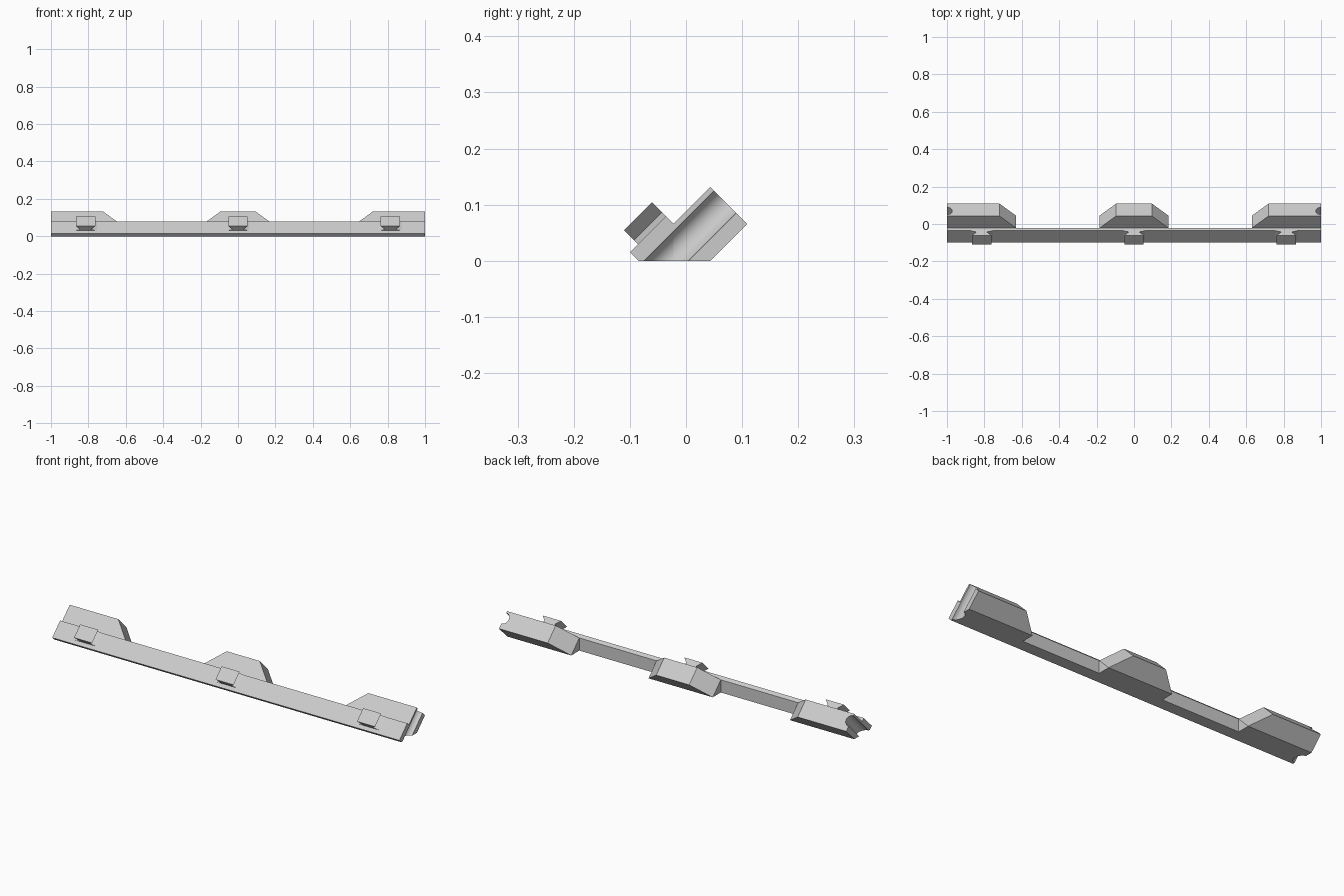
import bpy, bmesh, math
from mathutils import Matrix, Vector

if "Cube" in bpy.data.objects:
    bpy.data.objects.remove(bpy.data.objects["Cube"], do_unlink=True)

grey = bpy.data.materials.new("light grey")
grey.use_nodes = True
grey.diffuse_color = (0.6, 0.6, 0.6, 1)
grey.node_tree.nodes["Principled BSDF"].inputs["Base Color"].default_value = grey.diffuse_color


def tilted(a, b):
    """Slope coordinates (a up the slope, b out of the front face) to (y, z)."""
    return ((a - b) / 2, (a + b) / 2)


def finish(name, bm):
    bmesh.ops.recalc_face_normals(bm, faces=bm.faces)
    mesh = bpy.data.meshes.new(name)
    bm.to_mesh(mesh)
    bm.free()
    obj = bpy.data.objects.new(name, mesh)
    bpy.context.collection.objects.link(obj)
    mesh.materials.append(grey)
    return obj


def prism(name, points, sweep):
    """Extrude a flat polygon along a vector."""
    bm = bmesh.new()
    face = bm.faces.new([bm.verts.new(p) for p in points])
    ext = bmesh.ops.extrude_face_region(bm, geom=[face], use_keep_orig=True)
    moved = [v for v in ext["geom"] if isinstance(v, bmesh.types.BMVert)]
    bmesh.ops.translate(bm, verts=moved, vec=sweep)
    return finish(name, bm)


# Long rail with a sloping front and an upright back
back = -0.022
profile = [tilted(-0.085, 0.115), tilted(0.044, 0.115), tilted(0.044, 0.088),
           (back, 0), (-0.085, 0)]
rail = prism("rail", [(-1, y, z) for y, z in profile], (2, 0, 0))


# Tapered blocks along the back
def block(name, low, high):
    bm = bmesh.new()
    for x in low:
        for y, z in ((back, 0), tilted(0.044, 0.088), tilted(0.044, -0.044)):
            bm.verts.new((x, y, z))
    for x in high:
        for b in (0.088, -0.044):
            bm.verts.new((x, *tilted(0.175, b)))
    bmesh.ops.convex_hull(bm, input=bm.verts)
    bmesh.ops.dissolve_limit(bm, angle_limit=0.01, verts=bm.verts, edges=bm.edges)
    return finish(name, bm)


block("middle_block", (-0.185, 0.185), (-0.095, 0.095))
left_block = block("left_block", (0.63, 1), (0.72, 1))
right_block = block("right_block", (-1, -0.63), (-1, -0.72))


# Half-round grooves up the slope at both ends
def cut_groove(obj, side):
    bm = bmesh.new()
    place = (Matrix.Translation((side, *tilted(0.05, 0.035)))
             @ Matrix.Rotation(-math.pi / 4, 4, "X"))
    bmesh.ops.create_cone(bm, cap_ends=True, segments=32, radius1=0.028,
                          radius2=0.028, depth=0.5, matrix=place)
    cutter = finish("groove_cutter", bm)
    cutter.hide_render = True
    mod = obj.modifiers.new("groove", "BOOLEAN")
    mod.operation, mod.solver, mod.object = "DIFFERENCE", "EXACT", cutter
    graph = bpy.context.evaluated_depsgraph_get()
    mesh = bpy.data.meshes.new_from_object(obj.evaluated_get(graph))
    obj.modifiers.clear()
    obj.data = mesh
    bpy.data.objects.remove(cutter, do_unlink=True)


for obj, side in ((rail, 1), (rail, -1), (left_block, 1), (right_block, -1)):
    cut_groove(obj, side)

# Dovetail clips on the front slope: half width and height out of the face
half = [(0.06, 0.115), (0.028, 0.129), (0.052, 0.165)]
outline = half + [(-w, b) for w, b in reversed(half)]
up_slope = Vector((0, 0.05, 0.05))
for name, x in (("right_clip", -0.815), ("middle_clip", 0), ("left_clip", 0.815)):
    prism(name, [(x + w, *tilted(-0.056, b)) for w, b in outline], up_slope)

# Smooth the grooves, keep the corners crisp
for obj in (rail, left_block, right_block):
    bpy.ops.object.select_all(action="DESELECT")
    obj.select_set(True)
    bpy.context.view_layer.objects.active = obj
    bpy.ops.object.shade_smooth_by_angle(angle=math.radians(30))
